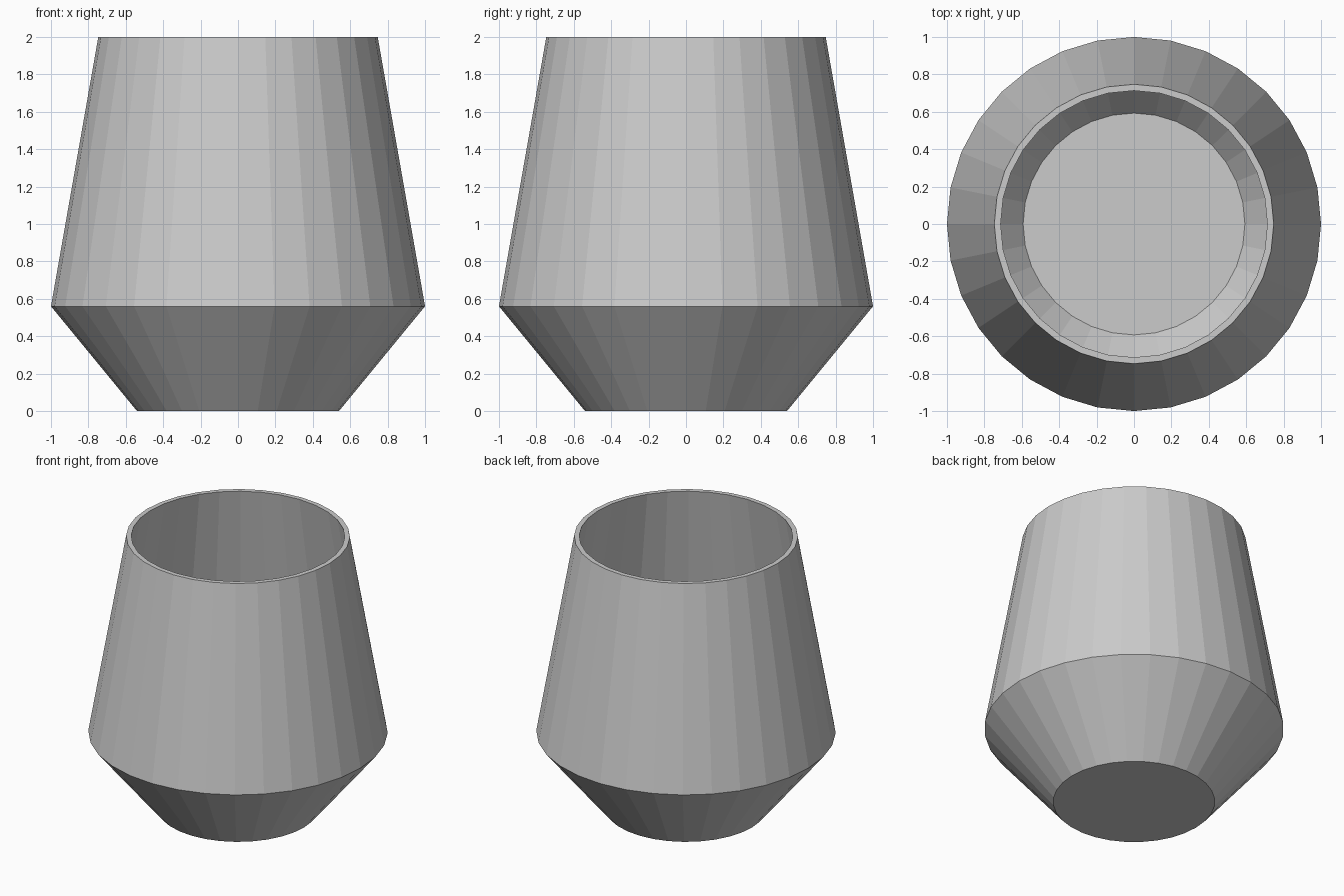
import bpy, bmesh
from math import cos, sin, tau

if "Cube" in bpy.data.objects:
    bpy.data.objects.remove(bpy.data.objects["Cube"])

SIDES = 32

# Closed wall profile (radius, height): outside from base up, over the rim, inside down to floor
profile = [(0.54, 0), (1, 0.56), (0.747, 2), (0.713, 2), (0.963, 0.567), (0.593, 0.12)]

bm = bmesh.new()
rings = [[bm.verts.new((r * cos(tau * i / SIDES), r * sin(tau * i / SIDES), z))
          for i in range(SIDES)] for r, z in profile]

# Walls and rim
for low, high in zip(rings, rings[1:]):
    for i in range(SIDES):
        j = (i + 1) % SIDES
        bm.faces.new((low[i], low[j], high[j], high[i]))

# Underside and inner floor
bm.faces.new(rings[0][::-1])
bm.faces.new(rings[-1])

mesh = bpy.data.meshes.new("pot")
bm.to_mesh(mesh)
bm.free()
pot = bpy.data.objects.new("pot", mesh)
bpy.context.collection.objects.link(pot)
